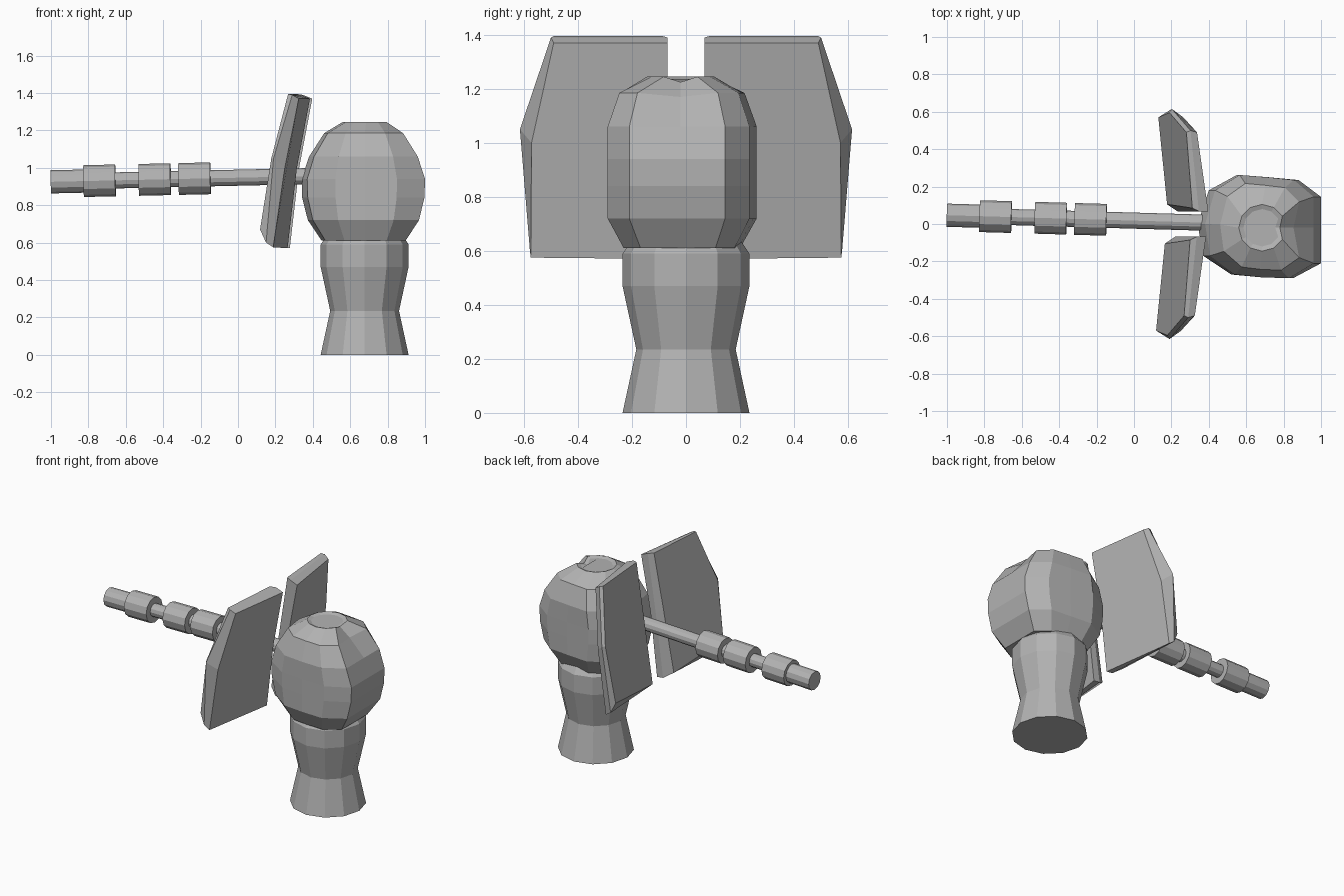
import bpy, bmesh, math
from mathutils import Vector

cube = bpy.data.objects.get("Cube")
if cube:
    bpy.data.objects.remove(cube, do_unlink=True)

grey = bpy.data.materials.new("plain grey")
grey.use_nodes = True
COLOUR = (0.45, 0.45, 0.45, 1)
grey.diffuse_color = COLOUR
grey.node_tree.nodes["Principled BSDF"].inputs["Base Color"].default_value = COLOUR


def loft(name, rings):
    """Skin a closed solid over a list of equal-length point rings."""
    bm = bmesh.new()
    loops = [[bm.verts.new(p) for p in ring] for ring in rings]
    n = len(loops[0])
    for low, high in zip(loops, loops[1:]):
        for i in range(n):
            j = (i + 1) % n
            bm.faces.new((low[i], low[j], high[j], high[i]))
    bm.faces.new(loops[0][::-1])
    bm.faces.new(loops[-1])
    bmesh.ops.recalc_face_normals(bm, faces=bm.faces)
    mesh = bpy.data.meshes.new(name)
    bm.to_mesh(mesh)
    bm.free()
    mesh.materials.append(grey)
    obj = bpy.data.objects.new(name, mesh)
    bpy.context.collection.objects.link(obj)
    return obj


def circle(centre, radius, u, v, sides):
    steps = [math.tau * i / sides for i in range(sides)]
    return [centre + radius * (u * math.cos(a) + v * math.sin(a)) for a in steps]


X, Y, Z = Vector((1, 0, 0)), Vector((0, 1, 0)), Vector((0, 0, 1))

# Waisted pedestal with a bevelled collar
profile = [(0.0, 0.235), (0.235, 0.184), (0.47, 0.235), (0.59, 0.235), (0.635, 0.205)]
loft("pedestal", [circle(Vector((0.677, 0, z)), r, X, Y, 12) for z, r in profile])

# Faceted head: one plan outline, flat on +x, scaled at each level
outline = [(1.0, -0.21), (1.0, -0.02), (1.0, 0.145), (0.88, 0.235), (0.72, 0.25),
           (0.55, 0.262), (0.4, 0.18), (0.34, 0.0), (0.37, -0.17), (0.52, -0.27),
           (0.68, -0.285), (0.85, -0.29)]
levels = [(0.61, 0.68, 0.78), (0.72, 0.9, 1), (0.84, 0.99, 1), (0.94, 1, 1),
          (1.06, 0.88, 1), (1.185, 0.64, 0.84)]
head_rings = []
for z, sx, sy in levels:
    ring = [Vector((0.675 + (x - 0.675) * sx, -0.02 + (y + 0.02) * sy, z)) for x, y in outline]
    head_rings.append(ring)
head_rings[-1][1] -= Vector((0.03, 0, 0.015))

# Round crown with a notch opening toward +x, closed by a shallow dish
crown_start = -math.pi / 6
for z, r in ((1.245, 0.125), (1.236, 0.1)):
    ring = [Vector((0.685 + r * math.cos(a), -0.02 + r * math.sin(a), z))
            for a in (crown_start + math.tau * i / 12 for i in range(12))]
    ring[1] -= Vector((0.03, 0, 0.02))
    head_rings.append(ring)
loft("head", head_rings)

# Handle shaft with a thicker tip and three collars
start, end = Vector((-1, 0.047, 0.925)), Vector((0.45, 0.005, 0.957))
axis = (end - start).normalized()
side = axis.cross(Z).normalized()
up = side.cross(axis)


def rod(name, x0, x1, radius):
    ends = [start + axis * (x + 1) / axis.x for x in (x0, x1)]
    loft(name, [circle(c, radius, side, up, 12) for c in ends])


rod("handle_shaft", -0.9, 0.45, 0.043)
rod("handle_tip", -1.0, -0.8, 0.062)
for i, x in enumerate((-0.825, -0.53, -0.317)):
    rod(f"handle_collar_{i + 1}", x, x + 0.17, 0.085)

# Pair of tilted slab wings: creased inner face toward +x, larger bevelled back
face = [(0.385, 0.068, 1.37), (0.325, 0.49, 1.37), (0.25, 0.572, 1.0),
        (0.188, 0.575, 0.575), (0.265, 0.068, 0.57), (0.315, 0.068, 1.0)]
rim = [(0.335, 0.068, 1.39), (0.29, 0.5, 1.39), (0.19, 0.615, 1.05),
       (0.15, 0.578, 0.6), (0.22, 0.068, 0.575), (0.275, 0.068, 1.0)]
back = [(0.3, 0.085, 1.395), (0.268, 0.49, 1.395), (0.178, 0.595, 1.05),
        (0.118, 0.57, 0.67), (0.165, 0.105, 0.61), (0.235, 0.095, 1.02)]
for name, sign, shift in (("wing_left_side", 1, 0.012), ("wing_right_side", -1, 0)):
    loft(name, [[Vector((x + shift, sign * y, z)) for x, y, z in ring]
                for ring in (face, rim, back)])
